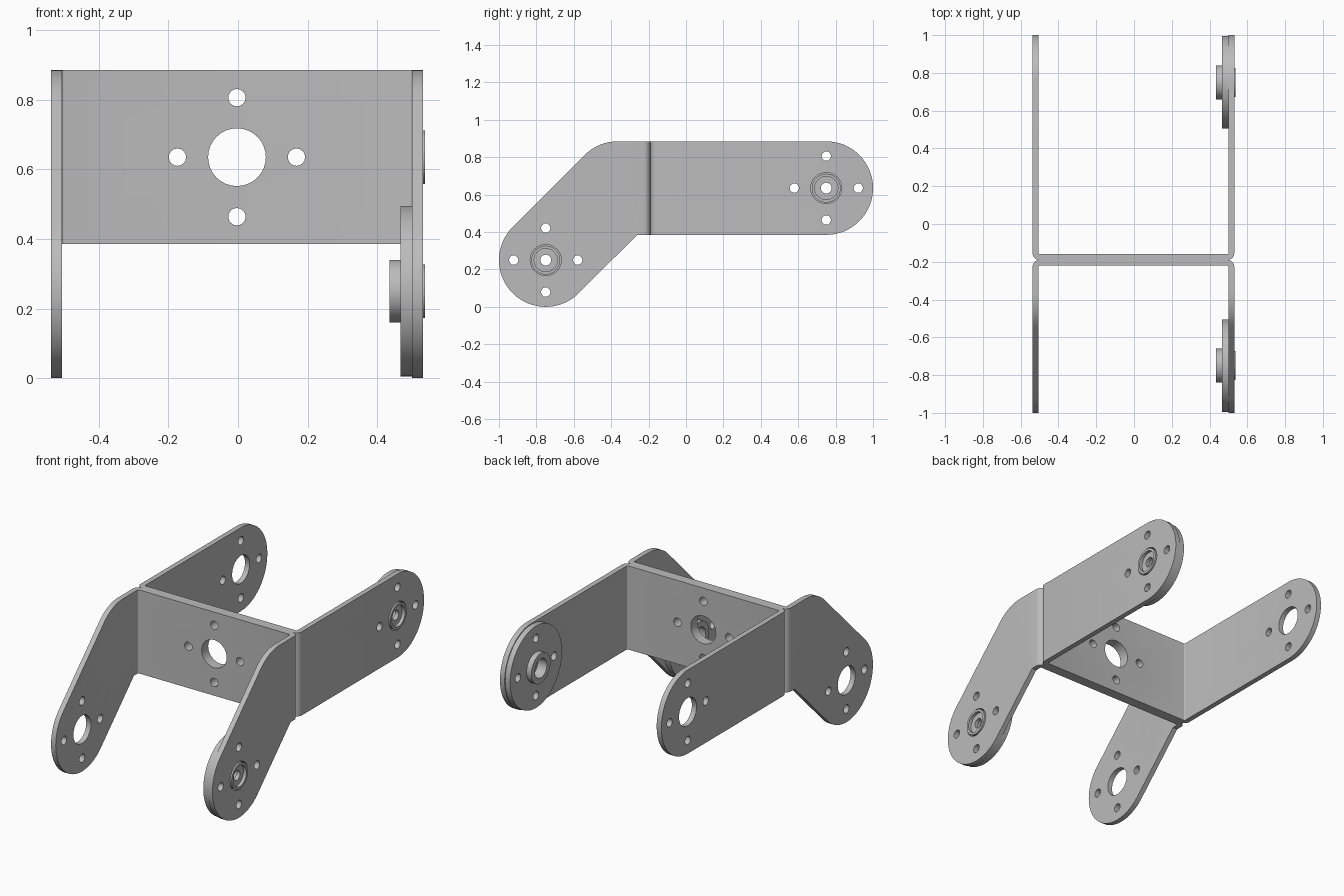
import bpy, bmesh, math
from mathutils import Matrix

if "Cube" in bpy.data.objects:
    bpy.data.objects.remove(bpy.data.objects["Cube"])

CX = -0.003            # bracket centre line
HW = 0.534             # half outer width
T = 0.031              # sheet thickness
YW = -0.19             # plane where the two brackets touch
R = 0.25               # arm end radius
REAR, FRONT = (0.75, 0.635), (-0.75, 0.25)   # pivot centres (y, z)

steel = bpy.data.materials.new("grey_steel")
steel.diffuse_color = (0.5, 0.5, 0.5, 1)
steel.use_nodes = True
steel.node_tree.nodes["Principled BSDF"].inputs["Base Color"].default_value = steel.diffuse_color


def arc(cx, cy, r, a0, a1, n):
    return [(cx + r * math.cos(math.radians(a0 + (a1 - a0) * i / n)),
             cy + r * math.sin(math.radians(a0 + (a1 - a0) * i / n))) for i in range(n + 1)]


def prism(name, points, to_3d, offset):
    """Extrude a flat outline by the offset vector."""
    bm = bmesh.new()
    face = bm.faces.new([bm.verts.new(to_3d(a, b)) for a, b in points])
    new = bmesh.ops.extrude_face_region(bm, geom=[face])["geom"]
    bmesh.ops.translate(bm, verts=[v for v in new if isinstance(v, bmesh.types.BMVert)], vec=offset)
    bmesh.ops.recalc_face_normals(bm, faces=bm.faces)
    return finish(name, bm)


def finish(name, bm):
    me = bpy.data.meshes.new(name)
    bm.to_mesh(me)
    bm.free()
    me.materials.append(steel)
    ob = bpy.data.objects.new(name, me)
    bpy.context.collection.objects.link(ob)
    return ob


def boolean(ob, tool, operation):
    bpy.context.view_layer.objects.active = ob
    mod = ob.modifiers.new("cut", "BOOLEAN")
    mod.object, mod.operation, mod.solver = tool, operation, "EXACT"
    bpy.ops.object.modifier_apply(modifier=mod.name)
    bpy.data.objects.remove(tool)


def smooth(ob):
    bpy.ops.object.select_all(action="DESELECT")
    ob.select_set(True)
    bpy.context.view_layer.objects.active = ob
    bpy.ops.object.shade_smooth_by_angle(angle=math.radians(30))


def hole_cutter(axis, centre, length, big=0.083):
    """Large centre hole with four small holes around it."""
    bm = bmesh.new()
    rot = Matrix.Rotation(math.pi / 2, 4, "Y" if axis == "x" else "X")
    spots = [(0, 0, big, 32)] if big else []
    spots += [(0.171, 0, 0.025, 16), (-0.171, 0, 0.025, 16), (0, 0.171, 0.025, 16), (0, -0.171, 0.025, 16)]
    for a, b, r, n in spots:
        bmesh.ops.create_cone(bm, cap_ends=True, segments=n, radius1=r, radius2=r, depth=length,
                              matrix=Matrix.Translation(centre) @ rot @ Matrix.Translation((a, b, 0)))
    ob = finish("hole_cutter", bm)
    ob.hide_render = True
    return ob


def bracket(name, side, outline, pivot):
    """Bent U-shaped sheet, trimmed to a side outline and drilled."""
    ro, ri = 0.036, 0.006
    y = lambda d: YW + side * d
    half = [(HW - a, d) for a, d in arc(ro, ro, ro, 270, 180, 6)] + [(HW, 1.3), (HW - T, 1.3)]
    half += [(HW - T + ri - a, d) for a, d in arc(ri + ri, T + ri, ri, 180, 270, 4)]
    plan = half + [(-a, d) for a, d in reversed(half)]
    ob = prism(name, plan, lambda a, d: (CX + a, y(d), -0.1), (0, 0, 1.1))
    trim = prism("trim", outline, lambda a, b: (-0.8, a, b), (1.6, 0, 0))
    boolean(ob, trim, "INTERSECT")
    boolean(ob, hole_cutter("x", (CX, *pivot), 1.6), "DIFFERENCE")
    boolean(ob, hole_cutter("y", (CX, YW, 0.635), 0.2), "DIFFERENCE")
    smooth(ob)


def horn(name, pivot):
    """Round drive disc with drilled holes."""
    disc = prism(name + "_disc", arc(*pivot, 0.245, 0, 354.375, 63), lambda a, b: (0.467, a, b), (0.0325, 0, 0))
    boolean(disc, hole_cutter("x", (0.48, *pivot), 0.2, 0.07), "DIFFERENCE")
    smooth(disc)
    # Turned hub: collar inside, boss outside, recess on each end, screw hole through
    section = [(0.435, 0.057), (0.435, 0.09), (0.467, 0.09), (0.467, 0.077), (0.537, 0.077),
               (0.537, 0.062), (0.518, 0.062), (0.518, 0.029), (0.495, 0.029), (0.495, 0.057)]
    bm = bmesh.new()
    n = 40
    rings = [[bm.verts.new((x, pivot[0] + r * math.cos(math.tau * i / n), pivot[1] + r * math.sin(math.tau * i / n)))
              for i in range(n)] for x, r in section]
    for k, ring in enumerate(rings):
        nxt = rings[(k + 1) % len(rings)]
        for i in range(n):
            j = (i + 1) % n
            bm.faces.new((ring[i], ring[j], nxt[j], nxt[i]))
    bmesh.ops.recalc_face_normals(bm, faces=bm.faces)
    smooth(finish(name + "_hub", bm))


# Rear bracket with straight arms
rear_outline = [(-0.5, 0.385)] + arc(*REAR, R, -90, 90, 32) + [(-0.5, 0.885)]
bracket("rear_bracket", 1, rear_outline, REAR)

# Front bracket with arms sloping down at 45 degrees
front_outline = ([(0.1, 0.885)] + arc(-0.365, 0.635, R, 90, 135, 8)
                 + arc(*FRONT, R, 135, 315, 32) + [(-0.261, 0.385), (0.1, 0.385)])
bracket("front_bracket", -1, front_outline, FRONT)

# Drive horns on the right arms
horn("rear_horn", REAR)
horn("front_horn", FRONT)
